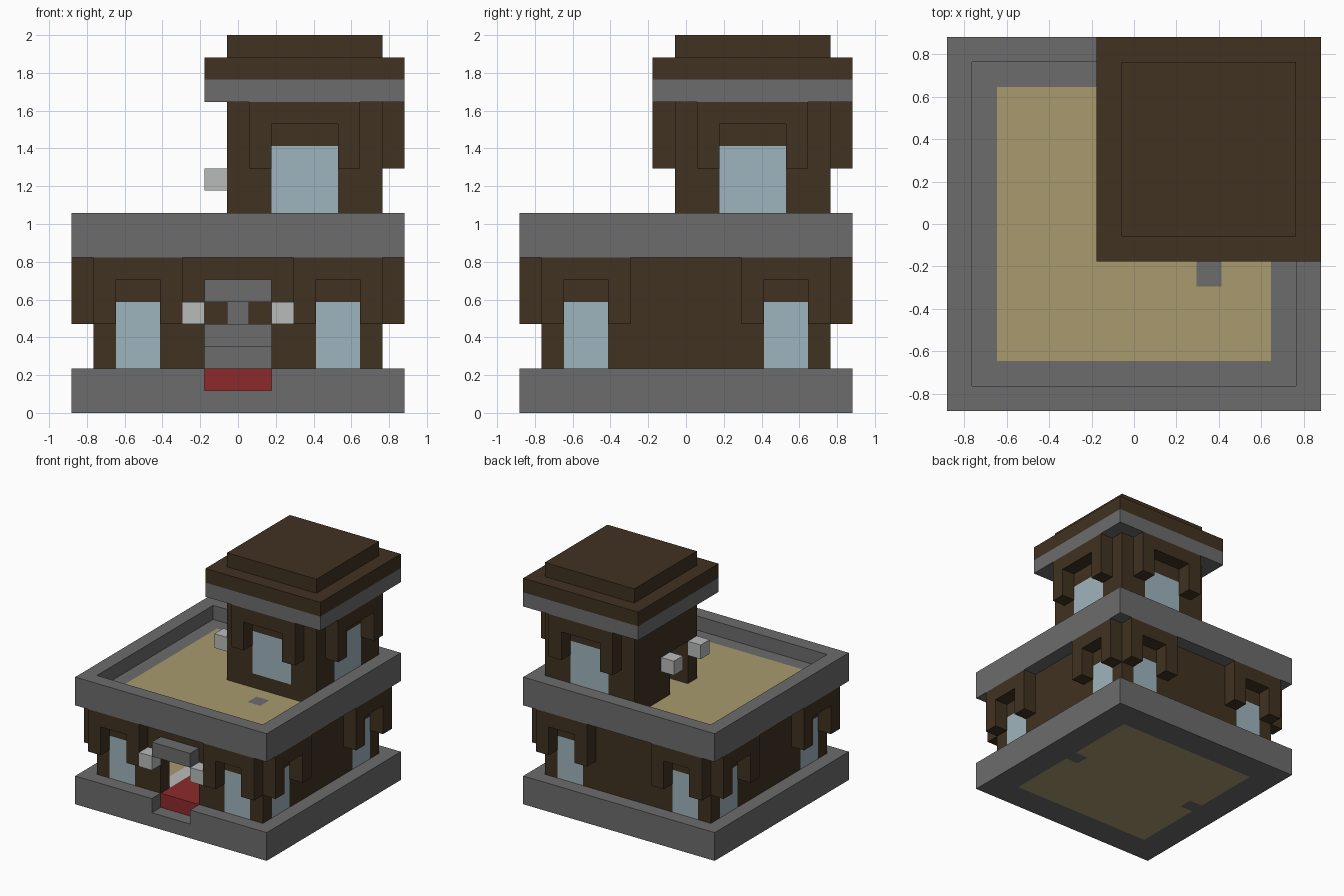
import bpy
import bmesh
from mathutils import Matrix, Vector

V = 2 / 17          # edge length of one block
MID = 7.5           # centre of the plan, in blocks

cube = bpy.data.objects.get("Cube")
if cube:
    bpy.data.objects.remove(cube, do_unlink=True)


def material(name, hex_code):
    srgb = [int(hex_code[i:i + 2], 16) / 255 for i in (0, 2, 4)]
    rgba = [((c + 0.055) / 1.055) ** 2.4 for c in srgb] + [1]
    mat = bpy.data.materials.new(name)
    mat.use_nodes = True
    mat.diffuse_color = rgba
    mat.node_tree.nodes["Principled BSDF"].inputs["Base Color"].default_value = rgba
    return mat


WOOD = material("dark wood", "403221")
STONE = material("grey stone", "6c6c6c")
SAND = material("sandy planks", "a99b6d")
GLASS = material("pale blue glass", "9fb5bd")
LAMP = material("light grey lamp", "b9bbba")
RED = material("red carpet", "8c2a2a")


def part(name, mat, boxes, turns=0, centre=MID):
    """Join block-space boxes (low corner, high corner) and turn them about a centre."""
    bm = bmesh.new()
    for lo, hi in boxes:
        lo, hi = Vector(lo), Vector(hi)
        size, mid = hi - lo, (lo + hi) / 2
        bmesh.ops.create_cube(bm, matrix=Matrix.Translation(mid) @ Matrix.Diagonal((*size, 1)))
    pivot = Vector((centre, centre, 0))
    spin = Matrix.Rotation(turns * 1.5707963268, 4, 'Z')
    place = Matrix.Translation(pivot) @ spin @ Matrix.Translation(-pivot)
    shift = Matrix.Scale(V, 4) @ Matrix.Translation((-MID, -MID, 0))
    bmesh.ops.transform(bm, matrix=shift @ place, verts=bm.verts)
    mesh = bpy.data.meshes.new(name)
    bm.to_mesh(mesh)
    bm.free()
    mesh.materials.append(mat)
    obj = bpy.data.objects.new(name, mesh)
    bpy.context.collection.objects.link(obj)
    return obj


def fill(area, holes):
    """Rectangles (u0, v0, u1, v1) that cover an area except for its holes."""
    u0, v0, u1, v1 = area
    cuts = sorted({v0, v1, *(h[1] for h in holes), *(h[3] for h in holes)})
    rects = []
    for a, b in zip(cuts, cuts[1:]):
        start = u0
        for h in sorted(h for h in holes if h[1] <= a and h[3] >= b):
            if h[0] > start:
                rects.append((start, a, h[0], b))
            start = max(start, h[2])
        if start < u1:
            rects.append((start, a, u1, b))
    return rects


def slab(name, mat, z0, z1, area, holes=()):
    part(name, mat, [((a, b, z0), (c, d, z1)) for a, b, c, d in fill(area, holes)])


def upright(rects, y):
    """Stand rectangles up as wall boxes one block deep."""
    return [((a, y, b), (c, y + 1, d)) for a, b, c, d in rects]


def window_hood(left, right, y, bottom):
    """Lintel on two short legs, standing proud of the wall."""
    top = bottom + 3
    return upright([(left, top - 1, right, top), (left, bottom, left + 1, top - 1),
                    (right - 1, bottom, right, top - 1)], y)


PLAN = (0, 0, 15, 15)
ROOM = (2, 2, 13, 13)

# Foundation with the entrance notch, and the room floor
posts = [(2, 7, 3, 8), (12, 7, 13, 8)]
slab("foundation_lower", STONE, 0, 1, PLAN, [ROOM])
slab("underfloor", SAND, 0, 1, ROOM, posts)
part("underfloor_stones", STONE, [((a, b, 0), (c, d, 1)) for a, b, c, d in posts])
slab("foundation_upper", STONE, 1, 2, PLAN, [ROOM, (6, 0, 9, 2)])
slab("room_floor", SAND, 1, 2, ROOM, [(5, 2, 10, 13)])
slab("carpet", RED, 1, 2, (6, 1, 9, 13))
slab("carpet_border", LAMP, 1, 2, (5, 2, 10, 13), [(6, 2, 9, 13)])

# Ground floor: four walls, each with two hooded windows; the front has the door
windows = [(2, 2, 4, 5), (11, 2, 13, 5)]
door = (6, 2, 9, 5)
for turn, side in enumerate(("front", "left", "back", "right")):
    holes = windows + ([door] if side == "front" else [])
    part(side + "_wall", WOOD, upright(fill((1, 2, 13, 7), holes), 1), turn)
    part(side + "_windows", GLASS, upright(windows, 1), turn)
    hoods = window_hood(1, 5, 0, 4) + window_hood(10, 14, 0, 4)
    part(side + "_window_hoods", WOOD, hoods, turn)

# Entrance canopy and lamps
part("door_canopy", STONE, upright([(6, 5, 9, 6)], 0))
part("door_lamps", LAMP, upright([(5, 4, 6, 5), (9, 4, 10, 5)], 0))

# Stepped stone seat at the end of the carpet
part("seat", STONE, [((6, 10, 2), (9, 13, 3)), ((6, 11, 3), (9, 13, 4)),
                     ((7, 12, 4), (8, 13, 5))])

# Terrace deck and parapet
hatch = (10, 5, 11, 6)
slab("terrace_edge", STONE, 7, 8, PLAN, [ROOM])
slab("terrace_deck", SAND, 7, 8, ROOM, [hatch])
slab("terrace_hatch", STONE, 7, 8, hatch)
slab("parapet", STONE, 8, 9, PLAN, [(1, 1, 14, 14)])

# Tower: three windowed sides and one side with a doorway
CORNER = 10.5       # centre of the tower plan
tower_window = (9, 9, 12, 12)
for turn, side in enumerate(("front", "left", "back", "right")):
    if side == "right":
        # after the turn the doorway lies toward the front of this side
        opening = (11, 8, 13, 11)
    else:
        opening = tower_window
        part("tower_" + side + "_window", GLASS, upright([opening], 7), turn, CORNER)
        part("tower_" + side + "_hood", WOOD, window_hood(8, 13, 6, 11), turn, CORNER)
    part("tower_" + side + "_wall", WOOD,
         upright(fill((7, 8, 13, 14), [opening]), 7), turn, CORNER)
part("tower_door_lamps", LAMP, [((6, y, 10), (7, y + 1, 11)) for y in (7, 10)])

# Tower roof
slab("tower_cornice", STONE, 14, 15, (6, 6, 15, 15))
slab("tower_roof", WOOD, 15, 16, (6, 6, 15, 15))
slab("tower_roof_cap", WOOD, 16, 17, (7, 7, 14, 14))
